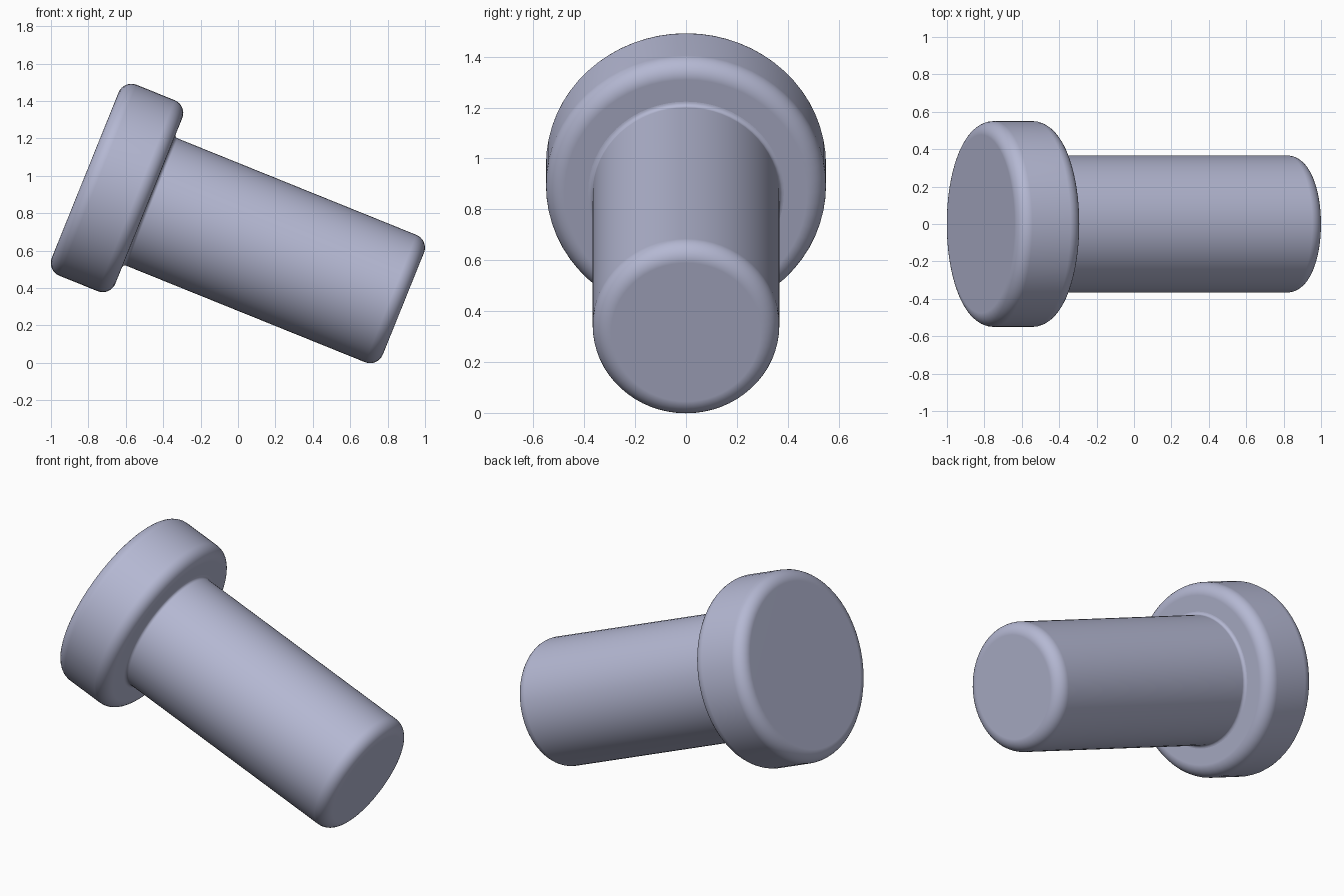
import bpy, bmesh, math

cube = bpy.data.objects.get("Cube")
if cube:
    bpy.data.objects.remove(cube, do_unlink=True)

UNIT = 0.367            # shank radius; other sizes are multiples of it
BEVEL = 0.2 * UNIT
FILLET = 0.018
SEGMENTS = 64
HEAD_CENTRE = (-0.817, 0.0, 1.004)
TILT = math.radians(112)

steel = bpy.data.materials.new("Blue Grey Steel")
steel.use_nodes = True
colour = (0.46, 0.48, 0.65, 1)
steel.diffuse_color = colour
steel.node_tree.nodes["Principled BSDF"].inputs["Base Color"].default_value = colour


def arc(r, z, size, start, end, steps=8):
    """Quarter-round profile points (radius, height) about a centre."""
    angles = [math.radians(start + (end - start) * i / steps) for i in range(steps + 1)]
    return [(r + size * math.cos(a), z + size * math.sin(a)) for a in angles]


def lathe(name, profile):
    """Revolve a profile about the tilted axis and cap both ends."""
    bm = bmesh.new()
    rings = []
    for r, z in profile:
        rings.append([bm.verts.new((r * math.cos(math.tau * i / SEGMENTS),
                                    r * math.sin(math.tau * i / SEGMENTS), z))
                      for i in range(SEGMENTS)])
    for low, high in zip(rings, rings[1:]):
        for i in range(SEGMENTS):
            j = (i + 1) % SEGMENTS
            bm.faces.new((low[i], low[j], high[j], high[i]))
    bm.faces.new(rings[0][::-1])
    bm.faces.new(rings[-1])
    mesh = bpy.data.meshes.new(name)
    bm.to_mesh(mesh)
    bm.free()
    mesh.materials.append(steel)
    obj = bpy.data.objects.new(name, mesh)
    bpy.context.collection.objects.link(obj)
    obj.location = HEAD_CENTRE
    obj.rotation_euler = (0, TILT, 0)
    bpy.ops.object.select_all(action='DESELECT')
    obj.select_set(True)
    bpy.context.view_layer.objects.active = obj
    bpy.ops.object.shade_smooth_by_angle(angle=math.radians(40))
    # Keep the large end caps visually flat
    weighted = obj.modifiers.new("Flat Caps", 'WEIGHTED_NORMAL')
    weighted.keep_sharp = True


# Wide head with both rims rounded
head_r = 1.5 * UNIT - BEVEL
lathe("head", arc(head_r, BEVEL, BEVEL, -90, 0)
      + arc(head_r, UNIT - BEVEL, BEVEL, 0, 90))

# Shank with a small root fillet, sunk slightly into the head, and a rounded tip
lathe("shank", [(UNIT + FILLET, UNIT - 0.02)]
      + arc(UNIT + FILLET, UNIT + FILLET, FILLET, 270, 180, 5)
      + arc(UNIT - BEVEL, 5 * UNIT - BEVEL, BEVEL, 0, 90))
